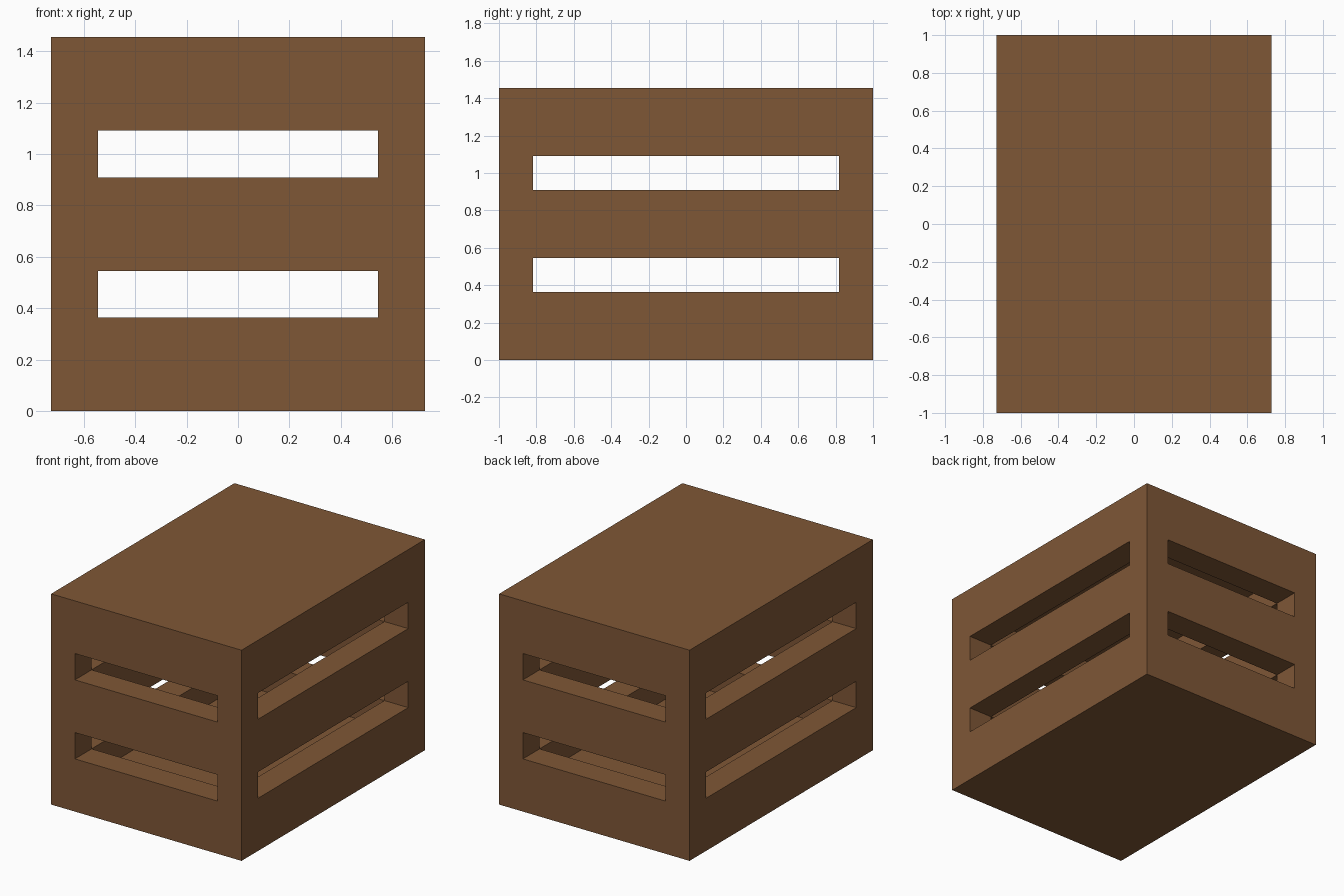
import bpy
import bmesh

cube = bpy.data.objects.get("Cube")
if cube:
    bpy.data.objects.remove(cube, do_unlink=True)

# One brown wood material
wood = bpy.data.materials.new("brown wood")
wood.use_nodes = True
COLOR = (0.212, 0.095, 0.037, 1.0)
wood.diffuse_color = COLOR
bsdf = wood.node_tree.nodes["Principled BSDF"]
bsdf.inputs["Base Color"].default_value = COLOR
bsdf.inputs["Roughness"].default_value = 0.9

# Planes that divide the crate, in board thicknesses (two units per board)
UNIT = 1 / 11
XS = [-8, -6, 6, 8]
YS = [-11, -9, 9, 11]
ZS = [0, 2, 4, 6, 10, 12, 14, 16]
SLOT_ROWS = (2, 4)


def is_solid(i, j, k):
    """Wood or air in one block of the crate."""
    if not (0 <= i < 3 and 0 <= j < 3 and 0 <= k < 7):
        return False
    if k in (0, 6):                       # floor and lid
        return True
    if i == 1 and j == 1:                 # hollow inside
        return False
    corner_post = i != 1 and j != 1
    return corner_post or k not in SLOT_ROWS


# Outward quads of a block: neighbour step and corner order
SIDES = {
    (-1, 0, 0): [(0, 0, 0), (0, 0, 1), (0, 1, 1), (0, 1, 0)],
    (1, 0, 0): [(1, 0, 0), (1, 1, 0), (1, 1, 1), (1, 0, 1)],
    (0, -1, 0): [(0, 0, 0), (1, 0, 0), (1, 0, 1), (0, 0, 1)],
    (0, 1, 0): [(0, 1, 0), (0, 1, 1), (1, 1, 1), (1, 1, 0)],
    (0, 0, -1): [(0, 0, 0), (0, 1, 0), (1, 1, 0), (1, 0, 0)],
    (0, 0, 1): [(0, 0, 1), (1, 0, 1), (1, 1, 1), (0, 1, 1)],
}

# Hollow crate with two rows of slots, as one closed skin
bm = bmesh.new()
for i in range(3):
    for j in range(3):
        for k in range(7):
            if not is_solid(i, j, k):
                continue
            for (di, dj, dk), corners in SIDES.items():
                if is_solid(i + di, j + dj, k + dk):
                    continue
                bm.faces.new([bm.verts.new((XS[i + a] * UNIT,
                                            YS[j + b] * UNIT,
                                            ZS[k + c] * UNIT))
                              for a, b, c in corners])
bmesh.ops.remove_doubles(bm, verts=bm.verts, dist=1e-4)

mesh = bpy.data.meshes.new("slatted_crate")
bm.to_mesh(mesh)
bm.free()
mesh.materials.append(wood)
crate = bpy.data.objects.new("slatted_crate", mesh)
bpy.context.collection.objects.link(crate)
